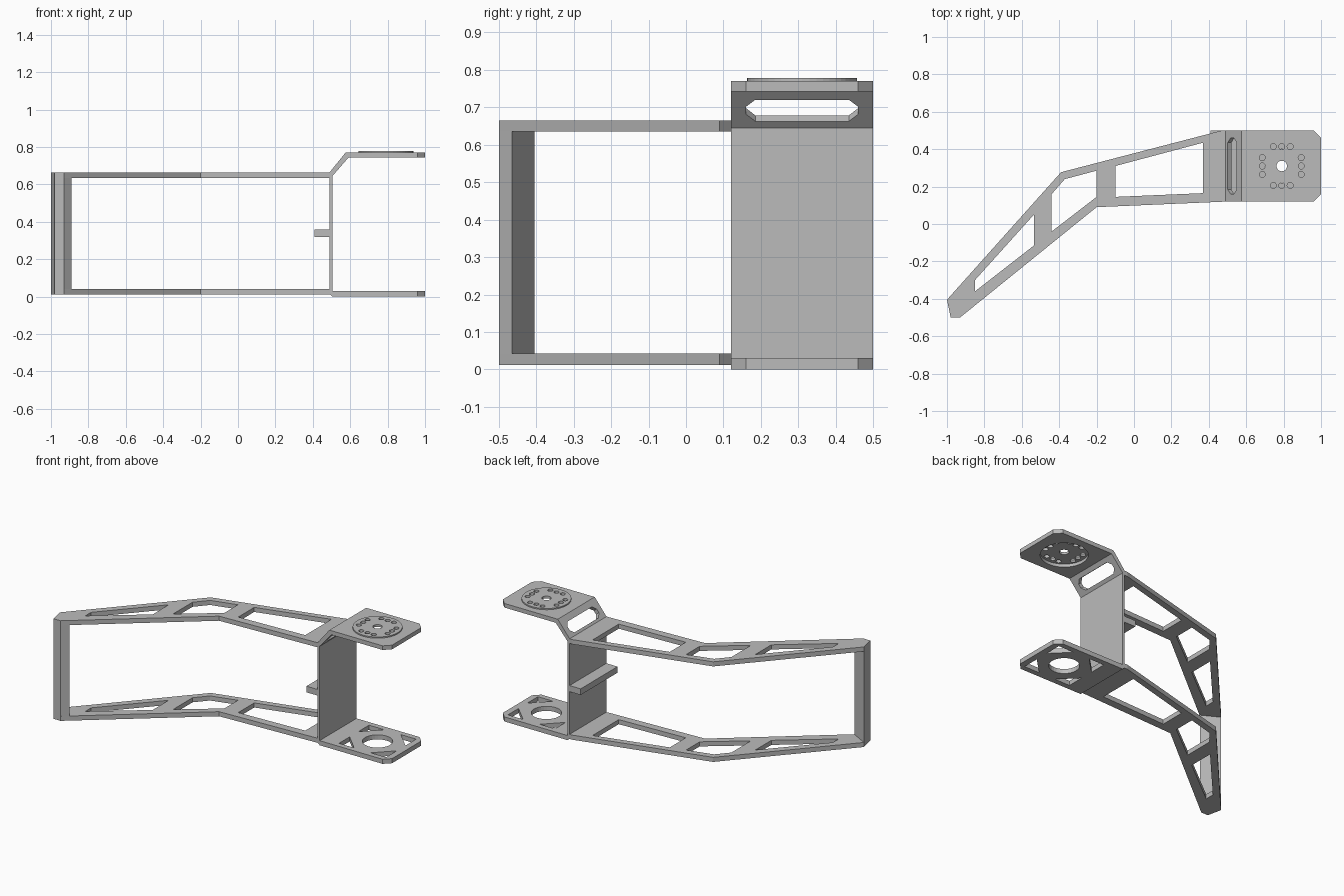
import bpy, bmesh, math
from mathutils import Matrix

cube = bpy.data.objects.get("Cube")
if cube:
    bpy.data.objects.remove(cube, do_unlink=True)

GREY = (0.5, 0.5, 0.5, 1)
mat = bpy.data.materials.new("plain grey")
mat.use_nodes = True
mat.diffuse_color = GREY
mat.node_tree.nodes["Principled BSDF"].inputs["Base Color"].default_value = GREY


def circle(cx, cy, r, n=32):
    return [(cx + r * math.cos(2 * math.pi * i / n), cy + r * math.sin(2 * math.pi * i / n))
            for i in range(n)]


def prism(name, loops, low, high, matrix=Matrix()):
    """Extrude an outline (first loop) with holes (other loops) between two heights."""
    curve = bpy.data.curves.new(name, 'CURVE')
    curve.dimensions = '2D'
    curve.fill_mode = 'BOTH'
    curve.extrude = (high - low) / 2
    for loop in loops:
        spline = curve.splines.new('POLY')
        spline.points.add(len(loop) - 1)
        for point, (x, y) in zip(spline.points, loop):
            point.co = (x, y, 0, 1)
        spline.use_cyclic_u = True
    temp = bpy.data.objects.new(name + " outline", curve)
    bpy.context.collection.objects.link(temp)
    graph = bpy.context.evaluated_depsgraph_get()
    mesh = bpy.data.meshes.new_from_object(temp.evaluated_get(graph))
    bpy.data.objects.remove(temp, do_unlink=True)
    bpy.data.curves.remove(curve)
    bm = bmesh.new()
    bm.from_mesh(mesh)
    bmesh.ops.remove_doubles(bm, verts=bm.verts, dist=1e-5)
    bmesh.ops.recalc_face_normals(bm, faces=bm.faces)
    bmesh.ops.transform(bm, verts=bm.verts,
                        matrix=matrix @ Matrix.Translation((0, 0, (low + high) / 2)))
    for face in bm.faces:
        face.smooth = False
        face.material_index = 0
    bm.to_mesh(mesh)
    bm.free()
    mesh.name = name
    mesh.materials.clear()
    mesh.materials.append(mat)
    obj = bpy.data.objects.new(name, mesh)
    bpy.context.collection.objects.link(obj)
    return obj


# Upper and lower truss arms
arm = [
    [(-1, -.405), (-.98, -.5), (-.93, -.5), (-.2, .09), (.495, .12), (.495, .5), (.47, .5), (-.39, .277)],
    [(-.85, -.36), (-.85, -.3), (-.535, .05), (-.535, -.115)],
    [(-.44, -.04), (-.44, .16), (-.37, .24), (-.2, .285), (-.2, .145)],
    [(-.1, .145), (-.1, .31), (.37, .435), (.37, .165)],
]
for name, z in (("lower_arm", .012), ("upper_arm", .635)):
    prism(name, arm, z, z + .03)

# Post joining the arm tips
prism("end_post", [[(-1, -.405), (-.98, -.5), (-.93, -.5), (-.89, -.465)]], .042, .635)

# Bracket wall with bent top, extruded across the width
BACK, FRONT = .5, .12
side_on = Matrix.Rotation(math.pi / 2, 4, 'X')
wall = prism("bracket_wall", [[
    (.49, .015), (.505, 0), (.52, 0), (.52, .03), (.505, .03), (.505, .645), (.59, .743),
    (.6, .743), (.6, .77), (.575, .77), (.49, .665)]], -BACK, -FRONT, side_on)

# Slot through the slanted bend
slope = Matrix.Translation((.535, .31, .7)) @ Matrix.Rotation(-math.atan2(.105, .085), 4, 'Y')
w, h, c = .038, .15, .025
slot = [(-w, c - h), (c - w, -h), (w - c, -h), (w, c - h),
        (w, h - c), (w - c, h), (c - w, h), (-w, h - c)]
cutter = prism("slot_cutter", [slot], -.06, .06, slope)
cutter.hide_render = True
cut = wall.modifiers.new("slot", 'BOOLEAN')
cut.operation = 'DIFFERENCE'
cut.solver = 'EXACT'
cut.object = cutter
graph = bpy.context.evaluated_depsgraph_get()
cut_mesh = bpy.data.meshes.new_from_object(wall.evaluated_get(graph))
wall.modifiers.clear()
wall.data = cut_mesh
bpy.data.objects.remove(cutter, do_unlink=True)

# Stiffening tab behind the wall
prism("rear_tab", [[(.41, FRONT), (.495, FRONT), (.495, BACK), (.41, BACK)]], .32, .36)


def mount_outline(x):
    k = .04
    return [(x, FRONT), (1 - k, FRONT), (1, FRONT + k), (1, BACK - k), (1 - k, BACK), (x, BACK)]


# Foot plate: round opening and four triangular corner openings
CX, CY = .79, .31
corners = []
for sx in (-1, 1):
    for sy in (-1, 1):
        x, y, leg = CX + sx * .17, CY + sy * .155, .11
        corners.append([(x, y), (x - sx * leg, y), (x, y - sy * leg)])
prism("lower_mount", [mount_outline(.52), circle(CX, CY, .09)] + corners, 0, .03)

# Top plate, open underneath the raised disc
prism("upper_mount", [mount_outline(.6), circle(CX, CY, .14, 48)], .743, .77)

# Drilled mounting disc
holes = [circle(CX, CY, .028)]
for side in (-1, 1):
    for step in (-1, 0, 1):
        holes.append(circle(CX + step * .045, CY + side * .104, .016, 16))
        holes.append(circle(CX + side * .104, CY + step * .045, .016, 16))
prism("mounting_disc", [circle(CX, CY, .147, 48)] + holes, .763, .778)
